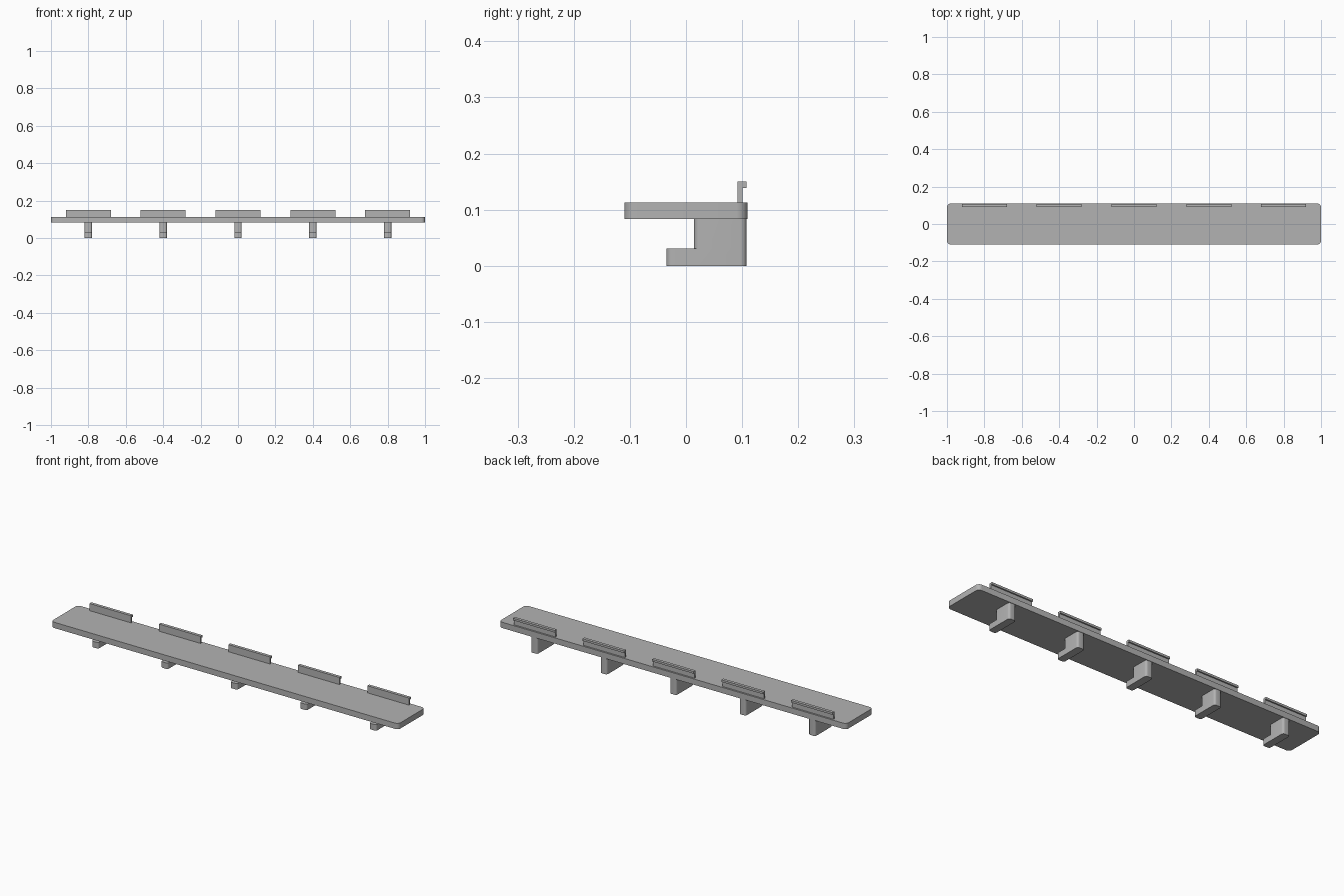
import bpy, bmesh, math

if "Cube" in bpy.data.objects:
    bpy.data.objects.remove(bpy.data.objects["Cube"])

grey = bpy.data.materials.new("plain_grey")
grey.diffuse_color = (0.45, 0.45, 0.45, 1)
grey.use_nodes = True
grey.node_tree.nodes["Principled BSDF"].inputs["Base Color"].default_value = grey.diffuse_color

PITCH = 0.4           # spacing of the brackets and hooks
Z_FOOT, Z_UNDER, Z_TOP = 0.031, 0.083, 0.113


def arc(cx, cy, r, start, steps=6):
    """Quarter circle, counter-clockwise from the start angle in degrees."""
    return [(cx + r * math.cos(math.radians(start + 90 * i / steps)),
             cy + r * math.sin(math.radians(start + 90 * i / steps)))
            for i in range(steps + 1)]


def front_corners(w, y, r):
    return arc(-w + r, y + r, r, 180) + arc(w - r, y + r, r, 270)


def back_corners(w, y, r):
    return arc(w - r, y - r, r, 0) + arc(-w + r, y - r, r, 90)


def finish(bm, name, x=0.0):
    bmesh.ops.remove_doubles(bm, verts=bm.verts, dist=1e-5)
    bmesh.ops.recalc_face_normals(bm, faces=bm.faces)
    me = bpy.data.meshes.new(name)
    bm.to_mesh(me)
    bm.free()
    me.materials.append(grey)
    ob = bpy.data.objects.new(name, me)
    ob.location.x = x
    bpy.context.collection.objects.link(ob)
    bpy.ops.object.select_all(action='DESELECT')
    ob.select_set(True)
    bpy.context.view_layer.objects.active = ob
    bpy.ops.object.shade_smooth_by_angle(angle=math.radians(30))
    return ob


def face(bm, pts):
    return bm.faces.new([bm.verts.new(p) for p in pts])


def cap(bm, outline, z):
    face(bm, [(x, y, z) for x, y in outline])


def walls(bm, outline, z0, z1):
    for a, b in zip(outline, outline[1:] + outline[:1]):
        face(bm, [(*a, z0), (*b, z0), (*b, z1), (*a, z1)])


# Long shelf board with rounded plan corners
bm = bmesh.new()
board = front_corners(1.0, -0.11, 0.02) + back_corners(1.0, 0.11, 0.02)
cap(bm, board, Z_UNDER)
cap(bm, board, Z_TOP)
walls(bm, board, Z_UNDER, Z_TOP)
finish(bm, "shelf_board")


def bracket(x):
    """Upright block with a forward foot, as one closed shell."""
    bm = bmesh.new()
    toe = front_corners(0.02, -0.035, 0.011)
    stem = front_corners(0.02, 0.014, 0.011)
    back = back_corners(0.02, 0.108, 0.011)
    foot = toe + [stem[-1]] + back + [stem[0]]
    cap(bm, foot, 0)
    walls(bm, foot, 0, Z_FOOT)
    cap(bm, toe + stem[::-1], Z_FOOT)          # top of the foot
    walls(bm, stem + back, Z_FOOT, Z_UNDER)
    cap(bm, stem + back, Z_UNDER)
    finish(bm, "bracket", x)


def hook(x):
    """Upright lip with a small rearward return along its top."""
    bm = bmesh.new()
    profile = [(0.092, Z_TOP), (0.101, Z_TOP), (0.101, 0.139),
               (0.108, 0.139), (0.108, 0.15), (0.092, 0.15)]
    f = face(bm, [(-0.12, y, z) for y, z in profile])
    ext = bmesh.ops.extrude_face_region(bm, geom=[f], use_keep_orig=True)
    bmesh.ops.translate(bm, vec=(0.24, 0, 0),
                        verts=[v for v in ext["geom"] if isinstance(v, bmesh.types.BMVert)])
    finish(bm, "hook_lip", x)


for i in range(-2, 3):
    bracket(i * PITCH)
    hook(i * PITCH)
